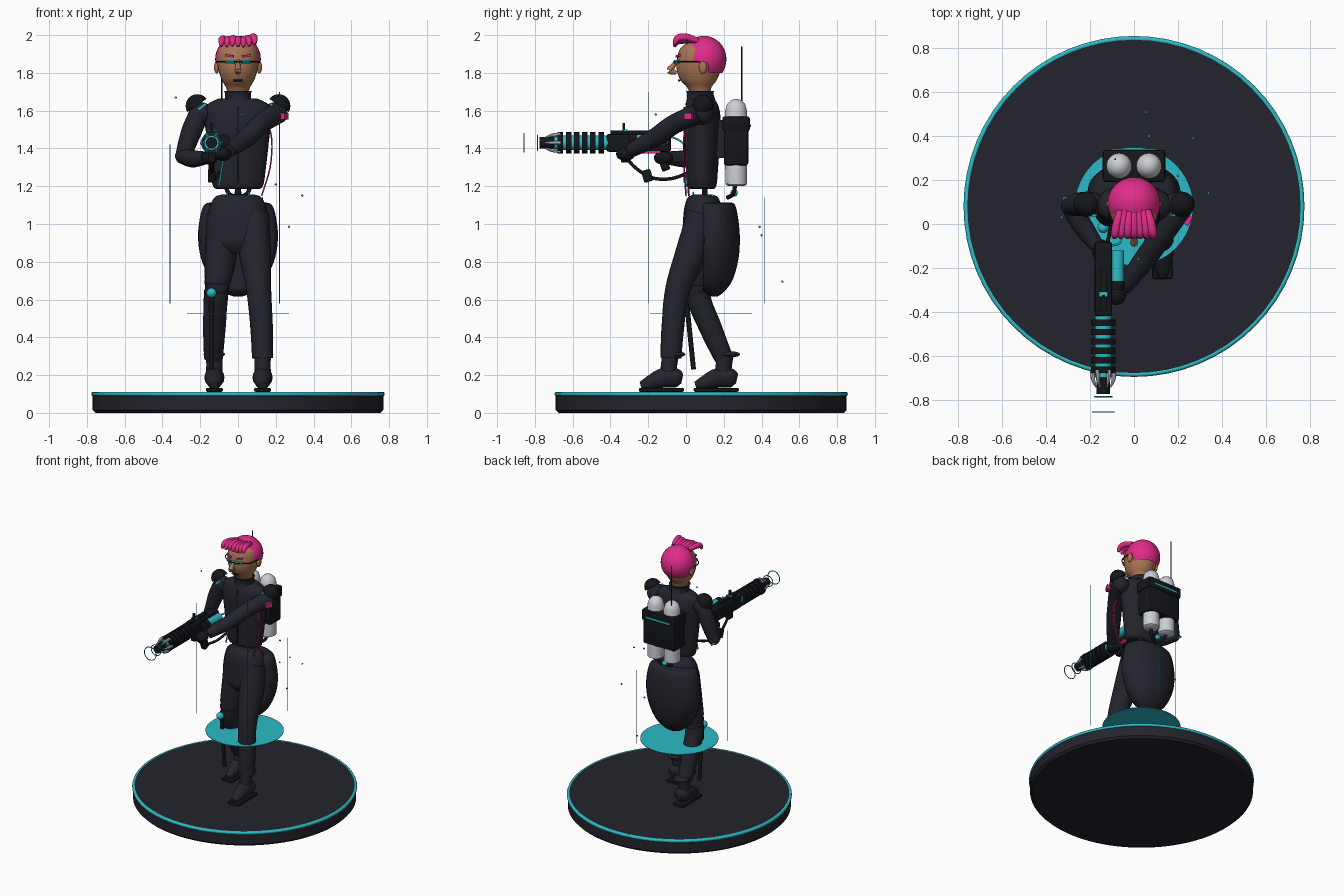
import bpy, bmesh, math, random
from mathutils import Vector, Matrix, Euler

if "Cube" in bpy.data.objects:
    bpy.data.objects.remove(bpy.data.objects["Cube"], do_unlink=True)
made = []


def material(name, *rgb):
    m = bpy.data.materials.new(name)
    m.use_nodes = True
    m.diffuse_color = (*rgb, 1)
    m.node_tree.nodes["Principled BSDF"].inputs["Base Color"].default_value = (*rgb, 1)
    return m


navy = material("dark navy", .017, .017, .026)
black = material("near black", .007, .008, .011)
teal = material("bright teal", .025, .5, .57)
pink = material("hot pink", .75, .025, .25)
skin = material("warm skin", .4, .18, .085)
grey = material("pale grey", .6, .62, .66)


def finish(name, bm, mat):
    bmesh.ops.recalc_face_normals(bm, faces=bm.faces)
    me = bpy.data.meshes.new(name)
    bm.to_mesh(me)
    bm.free()
    me.materials.append(mat)
    ob = bpy.data.objects.new(name, me)
    bpy.context.scene.collection.objects.link(ob)
    made.append(ob)
    return ob


def spline(pts, steps):
    # Catmull-Rom through all components, radii included
    if len(pts) < 3:
        return [Vector(p) for p in pts]
    p = [Vector(pts[0])] + [Vector(q) for q in pts] + [Vector(pts[-1])]
    out = []
    for a, b, c, d in zip(p, p[1:], p[2:], p[3:]):
        for k in range(steps):
            t = k / steps
            out.append(b + (c - a) * t / 2 + (a * 2 - b * 5 + c * 4 - d) * t * t / 2
                       + (b * 3 - a - c * 3 + d) * t ** 3 / 2)
    return out + [p[-1]]


def skin_rings(name, rings, mat):
    bm = bmesh.new()
    loops = [[bm.verts.new(v) for v in r] for r in rings]
    n = len(loops[0])
    for a, b in zip(loops, loops[1:]):
        for i in range(n):
            bm.faces.new((a[i], a[(i + 1) % n], b[(i + 1) % n], b[i]))
    bm.faces.new(loops[0])
    bm.faces.new(loops[-1])
    return finish(name, bm, mat)


def circle(n):
    return [(math.cos(math.tau * i / n), math.sin(math.tau * i / n)) for i in range(n)]


def loft(name, rows, mat, x=0, steps=4, sides=32):
    # rows: (z, centre y, x radius, y radius)
    rows = spline(rows, steps) if steps > 1 else rows
    return skin_rings(name, [[(x + c * rx, y + s * ry, z) for c, s in circle(sides)]
                             for z, y, rx, ry in rows], mat)


def tube(name, pts, mat, r=None, steps=5, sides=16):
    # pts: (x, y, z) with a shared radius, or (x, y, z, radius)
    rows = spline([(*p, r) if r else p for p in pts], steps)
    rings = []
    for i, p in enumerate(rows):
        d = rows[min(i + 1, len(rows) - 1)].xyz - rows[max(i - 1, 0)].xyz
        q = d.to_track_quat('Z', 'Y')
        rings.append([p.xyz + q @ Vector((c * p.w, s * p.w, 0)) for c, s in circle(sides)])
    return skin_rings(name, rings, mat)


def ball(name, loc, size, mat, rot=(0, 0, 0), cut=None):
    bm = bmesh.new()
    bmesh.ops.create_uvsphere(bm, u_segments=32, v_segments=20, radius=1)
    if cut is not None:
        bmesh.ops.bisect_plane(bm, geom=bm.verts[:] + bm.edges[:] + bm.faces[:],
                               plane_co=(0, 0, cut), plane_no=(0, 0, -1), clear_outer=True)
        bmesh.ops.holes_fill(bm, edges=[e for e in bm.edges if e.is_boundary])
    size = (size,) * 3 if isinstance(size, float) else size
    bm.transform(Matrix.LocRotScale(Vector(loc), Euler(rot), Vector(size)))
    return finish(name, bm, mat)


def box(name, loc, size, mat, rot=(0, 0, 0), bevel=0.0):
    bm = bmesh.new()
    bmesh.ops.create_cube(bm, size=1)
    bm.transform(Matrix.Diagonal((*size, 1)))
    if bevel:
        bmesh.ops.bevel(bm, geom=bm.edges[:], offset=bevel, segments=2, affect='EDGES', profile=.5)
    bm.transform(Matrix.LocRotScale(Vector(loc), Euler(rot), None))
    return finish(name, bm, mat)


def ring(name, loc, r, thick, mat, rot=(0, 0, 0)):
    bpy.ops.mesh.primitive_torus_add(location=loc, rotation=rot, major_radius=r, minor_radius=thick,
                                     major_segments=64, minor_segments=10)
    ob = bpy.context.object
    ob.name = name
    ob.data.materials.append(mat)
    made.append(ob)


# Display base and floating disc
MID = .08
loft("base", [(0, MID, .755, .755), (.015, MID, .77, .77), (.11, MID, .77, .77)], navy, steps=1, sides=96)
ring("base_rim", (0, MID, .1), .765, .012, teal)
loft("glow_disc", [(.525, MID, .27, .27), (.529, MID, .27, .27)], teal, steps=1, sides=64)

# Thin light beams and drifting sparks
for x, y, top in ((.22, -.2, 1.7), (-.36, .02, 1.42), (.13, .415, 1.14)):
    tube("light_beam", [(x, y, .58), (x, y, top)], teal, .002, sides=6)
for p in ((.34, .14, 1.15), (.27, .39, .985), (.055, .51, .695), (.07, .4, .94),
          (.2, .22, 1.21), (-.33, .03, 1.67), (.02, -.16, 1.58)):
    ball("spark", p, .006, teal)

# Legs, boots and coat tail
loft("hips", [(1.155, .09, .09, .05), (1.14, .09, .125, .08), (1.08, .09, .152, .1),
              (.98, .09, .165, .108), (.9, .08, .16, .1), (.85, .08, .1, .07)], navy)
tube("left_leg", [(.08, .09, 1.05, .085), (.09, .03, .85, .085), (.11, -.045, .65, .066),
                  (.125, -.07, .45, .06), (.13, -.08, .29, .056)], navy, sides=24)
tube("right_leg", [(-.08, .1, 1.05, .085), (-.09, .08, .85, .085), (-.115, .06, .64, .066),
                   (-.125, .13, .45, .06), (-.13, .2, .29, .05)], navy, sides=24)
for x, y, side in ((.13, -.08, "left"), (-.125, .21, "right")):
    ball(side + "_boot_cuff", (x, y + .015, .31), (.057, .062, .017), navy)
    tube(side + "_boot_shaft", [(x, y, .32, .045), (x, y - .01, .25, .043), (x, y - .015, .17, .046)], navy)
    tube(side + "_boot_foot", [(x, y + .06, .18, .025), (x, y + .03, .185, .05), (x, y - .04, .185, .052),
                               (x, y - .11, .16, .038), (x, y - .16, .145, .02)], navy)
    box(side + "_boot_sole", (x, y - .05, .122), (.09, .24, .022), black, bevel=.009)
ball("knee_light", (-.14, -.015, .635), .026, teal)
tube("knee_strut", [(-.14, 0, .62), (-.14, .04, .23)], black, .013)

tail = [(1.115, .15, .12, .07), (1.1, .15, .18, .11), (1, .15, .207, .13), (.9, .15, .21, .135),
        (.8, .15, .19, .125), (.7, .15, .14, .095), (.64, .15, .08, .05), (.615, .15, .02, .015)]
coat = loft("coat_tail", tail, navy)
for v in coat.data.vertices:
    v.co.y = max(v.co.y, .09)

# Torso and collar
loft("torso", [(1.185, .085, .1, .05), (1.2, .085, .132, .075), (1.3, .085, .148, .085),
               (1.45, .085, .165, .095), (1.56, .085, .178, .098), (1.63, .085, .165, .085),
               (1.665, .085, .1, .06)], navy)
tube("spine", [(0, .1, 1.1), (0, .1, 1.25)], black, .015)
box("jacket_zip", (0, -.01, 1.42), (.008, .009, .4), black)
loft("collar", [(1.63, .08, .085, .085), (1.66, .08, .07, .075), (1.69, .075, .068, .07),
                (1.705, .075, .075, .075)], navy)
for s in (-1, 1):
    tube("waist_light", [(s * .07, .005, 1.07), (s * .06, .03, 1.13), (s * .055, .04, 1.17)], teal, .004)
    box("collar_light", (s * .1, .09, 1.652), (.04, .07, .006), teal, rot=(0, s * .35, 0))
    # Shoulder armour
    ball("shoulder", (s * .195, .09, 1.585), (.06, .055, .06), navy)
    ball("shoulder_pad", (s * .215, .09, 1.625), (.062, .058, .062), black, rot=(0, s * .6, 0), cut=.05)
    box("shoulder_light", (s * .19, .04, 1.622), (.05, .012, .014), teal, rot=(0, s * .6, 0))
for dy in (0, .014):
    tube("side_cable", [(.15, .01 + dy, 1.56), (.178, -.012 + dy, 1.45), (.17, -.01 + dy, 1.3),
                        (.125, dy, 1.15)], pink, .004, sides=8)

# Arms and gloves
tube("right_upper_arm", [(-.2, .09, 1.6, .052), (-.25, .09, 1.48, .054), (-.29, .08, 1.36, .042)], navy)
ball("right_elbow", (-.29, .08, 1.36), .043, navy)
tube("right_forearm", [(-.29, .08, 1.36, .042), (-.24, 0, 1.345, .046), (-.17, -.1, 1.35, .034)], navy)
tube("left_arm", [(.215, .08, 1.59, .056), (.12, -.06, 1.53, .052), (.05, -.16, 1.46, .05),
                  (-.05, -.29, 1.39, .038)], navy)
ball("left_glove", (-.08, -.32, 1.37), (.045, .05, .036), black)
ball("right_glove", (-.15, -.12, 1.35), (.042, .05, .036), black)
box("arm_patch", (.24, .02, 1.57), (.04, .045, .035), pink, rot=(0, 0, -.5))
box("elbow_light", (-.31, .11, 1.34), (.03, .03, .012), teal, rot=(0, .6, 0))

# Head
loft("head", [(1.695, .075, .055, .055), (1.725, .07, .065, .065), (1.76, .067, .085, .095),
              (1.81, .067, .102, .115), (1.87, .072, .111, .12), (1.93, .08, .1, .11),
              (1.975, .09, .05, .06)], skin)
tube("nose", [(0, -.045, 1.865, .009), (0, -.07, 1.835, .014), (0, -.085, 1.812, .018), (0, -.05, 1.8, .01)], skin)
box("mouth", (0, -.036, 1.76), (.05, .014, .009), black, bevel=.003)
tube("glasses_bar", [(-.116, .08, 1.858), (-.1, -.01, 1.858), (0, -.064, 1.858),
                     (.1, -.01, 1.858), (.116, .08, 1.858)], black, .004, sides=8)
for s in (-1, 1):
    ball("ear", (s * .113, .09, 1.83), (.014, .022, .034), skin)
    box("lens", (s * .042, -.049, 1.858), (.052, .009, .022), teal, rot=(0, 0, s * .42), bevel=.003)
    box("eyebrow", (s * .045, -.043, 1.89), (.045, .009, .011), pink, rot=(0, -s * .15, s * .42))

# Hair cap open over the face, with a curled fringe
hair = ball("hair", (0, .095, 1.872), (.121, .119, .124), pink)
bm = bmesh.new()
bm.from_mesh(hair.data)
gone = []
for f in bm.faces:
    c = f.calc_center_median()
    if c.z < 1.8 or (c.y < .03 and c.z < 1.935) or (c.y < .11 and c.z < 1.85):
        gone.append(f)
bmesh.ops.delete(bm, geom=gone, context='FACES')
bm.to_mesh(hair.data)
bm.free()
random.seed(4)
for i in range(-3, 4):
    x, lift = i * .026, random.uniform(-.008, .008)
    tube("fringe_lock", [(x * .8, .06, 1.97, .016), (x, .0, 1.982 + lift, .02),
                         (x * 1.1, -.045, 1.975 + lift, .019), (x * 1.15, -.062, 1.945 + lift, .008)], pink)

# Backpack with twin tanks
box("backpack", (0, .265, 1.435), (.27, .13, .25), black, bevel=.015)
box("backpack_flap", (0, .265, 1.53), (.285, .145, .08), black, bevel=.012)
box("backpack_light", (0, .339, 1.52), (.2, .008, .012), teal)
box("backpack_mount", (0, .19, 1.45), (.16, .06, .2), navy)
for x in (-.068, .068):
    loft("tank", [(1.2, .265, .04, .04), (1.21, .265, .057, .057), (1.6, .265, .058, .058),
                  (1.635, .265, .048, .048), (1.655, .265, .028, .028), (1.662, .265, .008, .008)],
         grey, x=x, steps=1)
    tube("tank_hose", [(x, .26, 1.21), (x * .7, .25, 1.16), (0, .22, 1.14)], black, .011)
ball("valve_light", (0, .255, 1.165), .019, teal)
tube("antenna", [(-.085, .295, 1.55), (-.085, .295, 1.94)], black, .004, sides=8)

# Long gun
GX, GZ = -.14, 1.43


def along(name, y0, y1, r, mat, dx=0, dz=0):
    return tube(name, [(GX + dx, y0, GZ + dz), (GX + dx, y1, GZ + dz)], mat, r, sides=24)


box("gun_body", (GX, -.25, GZ), (.08, .34, .095), black, bevel=.012)
box("gun_rail", (GX, -.3, GZ + .055), (.03, .2, .02), black)
box("gun_sight", (GX, -.33, GZ + .085), (.014, .014, .04), black)
box("gun_sight_light", (GX, -.32, GZ + .066), (.04, .02, .008), teal)
box("gun_grip", (GX, -.12, GZ - .1), (.03, .045, .1), black, rot=(.35, 0, 0), bevel=.008)
box("gun_foregrip", (GX, -.32, GZ - .07), (.04, .05, .07), black, bevel=.008)
box("gun_magazine", (GX, -.205, 1.255), (.04, .05, .065), black, rot=(.3, 0, 0), bevel=.008)
box("gun_side_strip", (GX + .035, -.2, GZ - .05), (.02, .13, .014), pink)
along("gun_canister", -.27, -.12, .03, teal, dx=.065, dz=.015)
along("canister_cap", -.3, -.26, .032, black, dx=.065, dz=.015)
along("gun_barrel", -.7, -.4, .038, teal)
for i in range(6):
    y = -.435 - i * .043
    along("barrel_coil", y, y - .029, .056, black)
along("muzzle", -.775, -.66, .03, black)
ring("muzzle_light", (GX, -.665, GZ), .045, .006, teal, rot=(math.pi / 2, 0, 0))
for c, s in circle(6):
    tube("muzzle_prong", [(GX + c * .05, -.665, GZ + s * .05, .011),
                          (GX + c * .046, -.71, GZ + s * .046, .009),
                          (GX + c * .033, -.745, GZ + s * .033, .003)], grey, sides=8)
for y, r in ((-.787, .04), (-.857, .049)):
    ring("muzzle_halo", (GX, y, GZ), r, .003, teal, rot=(math.pi / 2, 0, 0))
tube("gun_cable", [(GX, -.33, 1.37), (GX, -.27, 1.3), (GX, -.18, 1.245), (-.12, -.08, 1.24),
                   (-.1, .01, 1.27)], black, .009)
tube("chest_cable", [(GX + .03, -.1, 1.42), (-.06, -.08, 1.46), (-.07, .0, 1.4), (-.1, .0, 1.2)], teal, .005)

# Smooth shading with sharp edges kept
bpy.ops.object.select_all(action='DESELECT')
for ob in made:
    ob.select_set(True)
bpy.context.view_layer.objects.active = made[0]
bpy.ops.object.shade_smooth_by_angle(angle=math.radians(40))
